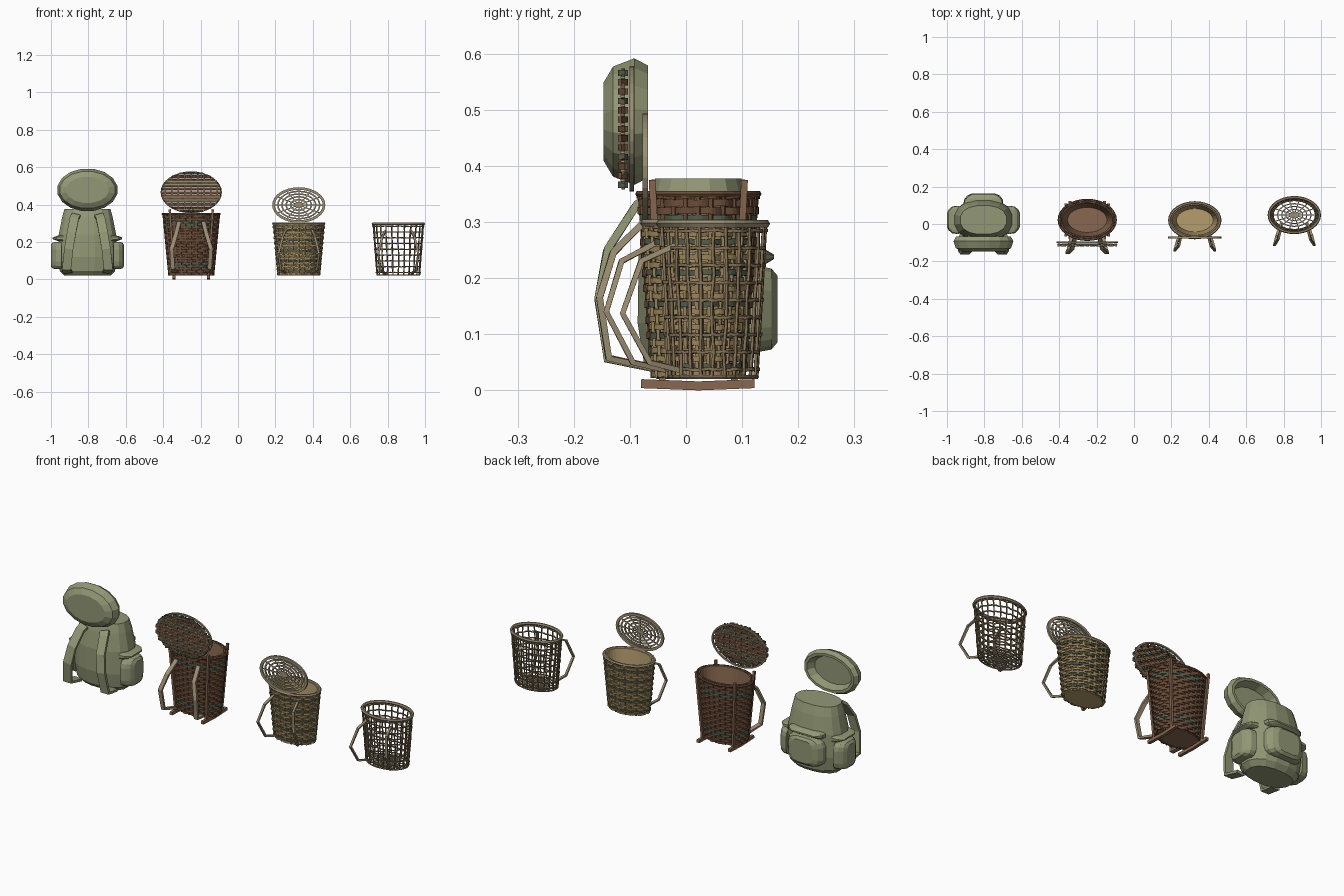
import bpy, bmesh, math, random
from mathutils import Vector as V

if "Cube" in bpy.data.objects:
    bpy.data.objects.remove(bpy.data.objects["Cube"])

random.seed(4)
TAU = 2 * math.pi


def material(name, r, g, b):
    m = bpy.data.materials.new(name)
    m.diffuse_color = (r, g, b, 1)
    m.use_nodes = True
    m.node_tree.nodes["Principled BSDF"].inputs["Base Color"].default_value = m.diffuse_color
    return m


CANVAS = material("canvas green", .29, .315, .18)
BROWN = material("brown cane", .15, .075, .04)
BROWN_LINER = material("light brown", .25, .14, .08)
GOLD = material("golden cane", .33, .235, .105)
TAN_LINER = material("tan liner", .46, .34, .155)
WOOD = material("pale wood", .33, .27, .17)
TEAL = material("dull teal cane", .085, .115, .075)
TWIG = material("twig tan", .25, .18, .095)


def finish(name, bm, mats):
    bmesh.ops.recalc_face_normals(bm, faces=bm.faces)
    me = bpy.data.meshes.new(name)
    bm.to_mesh(me)
    bm.free()
    for m in mats:
        me.materials.append(m)
    ob = bpy.data.objects.new(name, me)
    bpy.context.collection.objects.link(ob)
    return ob


def bridge(bm, rings, closed=False, mat=0):
    """Skin a list of vertex rings, capping open ends."""
    n = len(rings[0])
    pairs = list(zip(rings, rings[1:])) + ([(rings[-1], rings[0])] if closed else [])
    for a, b in pairs:
        for i in range(n):
            j = (i + 1) % n
            bm.faces.new((a[i], a[j], b[j], b[i])).material_index = mat
    if not closed:
        for r in (rings[0], rings[-1]):
            bm.faces.new(r).material_index = mat


def tube(bm, pts, w, h, ref=(0, 0, 1), closed=False, sides=4, mat=0):
    """Sweep a section along points; w is the half size along ref, h across it."""
    pts, rings, n = [V(p) for p in pts], [], len(pts)
    k = math.sqrt(2) if sides == 4 else 1
    for i, p in enumerate(pts):
        a = pts[i - 1] if closed or i else p
        b = pts[(i + 1) % n] if closed or i < n - 1 else p
        t = (b - a).normalized()
        u = V(ref) - t * V(ref).dot(t)
        u.normalize()
        v = t.cross(u)
        ring = []
        for s in range(sides):
            q = TAU * (s + .5) / sides
            ring.append(bm.verts.new(p + u * w * k * math.cos(q) + v * h * k * math.sin(q)))
        rings.append(ring)
    bridge(bm, rings, closed, mat)


def loft(name, c, rows, mat, axis='z', n=16, power=1.0):
    """Skin (position, half a, half b) oval rows stacked along an axis."""
    bm, rings = bmesh.new(), []
    for d, a, b in rows:
        ring = []
        for i in range(n):
            q = TAU * (i + .5) / n
            ca, sa = math.cos(q), math.sin(q)
            p = a * math.copysign(abs(ca) ** power, ca)
            r = b * math.copysign(abs(sa) ** power, sa)
            o = {'z': (p, r, d), 'y': (p, d, r), 'x': (d, p, r)}[axis]
            ring.append(bm.verts.new(V(c) + V(o)))
        rings.append(ring)
    bridge(bm, rings)
    return finish(name, bm, [mat])


class Basket:
    """Tapered oval basket; at() gives a wall point."""
    def __init__(s, cx, cy, bottom, top, z0, z1):
        s.cx, s.cy, s.b, s.t, s.z0, s.z1 = cx, cy, bottom, top, z0, z1

    def at(s, q, z, off=0):
        f = (z - s.z0) / (s.z1 - s.z0)
        hx = s.b[0] + (s.t[0] - s.b[0]) * f + off
        hy = s.b[1] + (s.t[1] - s.b[1]) * f + off
        return (s.cx + hx * math.cos(q), s.cy + hy * math.sin(q), z)

    def weave(s, name, rows, stakes, half_h, thick, amp, mats, rule):
        bm, n = bmesh.new(), stakes * 4
        step = (s.z1 - s.z0) / rows
        for r in range(rows):
            z = s.z0 + (r + .5) * step
            pts = [s.at(TAU * i / n, z + random.uniform(-.0012, .0012),
                        amp * math.cos(math.pi * (i / 4 + r))) for i in range(n)]
            tube(bm, pts, half_h, thick, closed=True, mat=rule(r))
        return finish(name, bm, mats)

    def stakes(s, name, count, rad, mat, wobble=0):
        bm = bmesh.new()
        for k in range(count):
            q = TAU * k / count
            pts = [s.at(q + random.uniform(-wobble, wobble), s.z0 + (s.z1 - s.z0) * i / 6)
                   for i in range(7)]
            tube(bm, pts, rad, rad, ref=(.3, .9, .1))
        return finish(name, bm, [mat])

    def ring(s, name, z, rad, mat, off=0):
        bm = bmesh.new()
        tube(bm, [s.at(TAU * i / 32, z, off) for i in range(32)], rad, rad, closed=True, sides=6)
        return finish(name, bm, [mat])

    def liner(s, name, mat, inset):
        rows = []
        for z, o in ((s.z0, inset), (s.z1, inset), (s.z1, inset + .006), (s.z0 + .012, inset + .006)):
            p = s.at(0, z, -o)
            rows.append((z, p[0] - s.cx, s.at(math.pi / 2, z, -o)[1] - s.cy))
        return loft(name, (s.cx, s.cy, 0), rows, mat, n=32)


def straps(name, cx, path, w, h, mat):
    """Mirrored pair of shoulder straps from (x, y, z) points."""
    bm = bmesh.new()
    for sx in (-1, 1):
        tube(bm, [(cx + sx * x, y, z) for x, y, z in path], w, h, ref=(1, 0, 0))
    return finish(name, bm, [mat])


# ---- canvas backpack
X = -.805
loft("bag_body", (X, .022, 0),
     [(.02, .125, .075), (.045, .15, .098), (.12, .16, .11), (.24, .156, .108), (.33, .138, .092),
      (.378, .125, .078)], CANVAS, power=.85)
loft("bag_lid", (X, 0, .479),
     [(-.147, .115, .071), (-.13, .15, .1), (-.092, .163, .115), (-.068, .15, .102),
      (-.068, .135, .088), (-.108, .115, .072)], CANVAS, 'y')
loft("back_pocket", (X, 0, .145), [(.1, .108, .077), (.13, .105, .077), (.152, .088, .073),
                                   (.163, .062, .06)], CANVAS, 'y', power=.5)
for sx in (-1, 1):
    loft("side_pocket", (X, .022, .128),
         [(sx * .14, .076, .074), (sx * .168, .072, .074), (sx * .186, .056, .07), (sx * .196, .036, .058)],
         CANVAS, 'x', power=.5)
    loft("side_pocket_flap", (X, .022, .22),
         [(sx * .13, .076, .018), (sx * .165, .07, .013), (sx * .186, .045, .004)], CANVAS, 'x', power=.5)
loft("back_pocket_flap", (X, 0, .238), [(.1, .105, .022), (.135, .1, .017), (.157, .066, .004)],
     CANVAS, 'y', power=.5)
straps("bag_straps", X, [(.06, -.07, .345), (.07, -.09, .328), (.085, -.14, .25), (.1, -.156, .163),
                         (.112, -.14, .055), (.105, -.06, .04)], .024, .007, CANVAS)

# ---- brown framed basket with slatted lid
X = -.25
b = Basket(X, .022, (.118, .08), (.15, .104), .022, .355)
b.liner("brown_basket_liner", BROWN_LINER, .008)
b.weave("brown_basket_weave", 24, 28, .0062, .0032, .0035, [BROWN, TEAL],
        lambda r: int(r in (3, 4, 19, 20)))
b.stakes("brown_basket_stakes", 28, .0035, BROWN)
b.ring("brown_basket_rim", .35, .006, BROWN, .003)
bm = bmesh.new()
for q in (45, 135, 225, 315):
    a = math.radians(q)
    tube(bm, [b.at(a, .01, .011), b.at(a, .375, .011)], .006, .006, ref=(1, 0, 0))
for sx in (-1, 1):
    tube(bm, [(X + sx * .093, -.08, .012), (X + sx * .093, .022, .008), (X + sx * .093, .122, .012)],
         .008, .008, ref=(1, 0, 0))
finish("brown_basket_frame", bm, [BROWN_LINER])
straps("brown_basket_straps", X, [(.065, -.07, .305), (.08, -.13, .245), (.105, -.154, .165),
                                  (.098, -.138, .058), (.08, -.06, .04)], .011, .006, WOOD)
bm = bmesh.new()
HX, HZ, CZ = .16, .108, .466
for k in range(13):  # woven cross strands with thin pale rods between
    z = (k - 6) / 6.5 * HZ
    w = HX * math.sqrt(1 - (z / HZ) ** 2)
    pts = [(X + w * (i / 20 - 1), -.112 + .006 * math.cos(math.pi * (i / 4 + k)), CZ + z)
           for i in range(41)]
    tube(bm, pts, .0055, .003, mat=2 if k in (0, 3, 9, 12) else 0)
    if k < 12:
        z += HZ / 13
        w = HX * math.sqrt(1 - (z / HZ) ** 2)
        tube(bm, [(X - w, -.113, CZ + z), (X + w, -.113, CZ + z)], .002, .004, mat=1)
for k in range(9):  # upright ribs
    x = (k - 4) / 4.6 * HX
    h = HZ * math.sqrt(1 - (x / HX) ** 2)
    tube(bm, [(X + x, -.112, CZ - h), (X + x, -.112, CZ + h)], .003, .003, ref=(1, 0, 0))
tube(bm, [(X + HX * math.cos(TAU * i / 32), -.097, CZ + HZ * math.sin(TAU * i / 32)) for i in range(32)],
     .004, .004, ref=(0, 1, 0), closed=True, mat=1)
finish("brown_basket_lid", bm, [BROWN, WOOD, TEAL])

# ---- golden basket with ringed lid
X = .325
b = Basket(X, .02, (.11, .074), (.135, .094), .022, .3)
b.liner("golden_basket_liner", TAN_LINER, .007)
b.weave("golden_basket_weave", 20, 24, .005, .003, .0035, [GOLD, TEAL], lambda r: int(r % 4 == 1))
b.stakes("golden_basket_stakes", 24, .003, GOLD)
b.ring("golden_basket_rim", .298, .008, WOOD)
straps("golden_basket_straps", X, [(.07, -.055, .262), (.085, -.115, .23), (.108, -.142, .14),
                                   (.095, -.095, .05), (.07, -.03, .035)], .006, .005, WOOD)
bm = bmesh.new()
for f in (.14, .32, .5, .67, .83, 1):
    r = .007 if f == 1 else .004
    tube(bm, [(X + .135 * f * math.cos(TAU * i / 32), -.073, .398 + .088 * f * math.sin(TAU * i / 32))
              for i in range(32)], r * .7, r, ref=(0, 1, 0), closed=True)
for k in range(12):
    c, s = math.cos(TAU * k / 12), math.sin(TAU * k / 12)
    tube(bm, [(X, -.073, .398), (X + .135 * c, -.073, .398 + .088 * s)], .0025, .0025, ref=(0, 1, 0))
finish("golden_basket_lid", bm, [WOOD])

# ---- open twig basket
X = .857
b = Basket(X, .048, (.114, .078), (.135, .094), .022, .3)
b.weave("twig_basket_rings", 9, 24, .0027, .0024, .003, [TWIG], lambda r: 0)
b.stakes("twig_basket_stakes", 24, .0025, TWIG, .035)
b.ring("twig_basket_rim", .297, .008, WOOD)
b.ring("twig_basket_foot", .024, .004, TWIG)
bm = bmesh.new()
for f in (.2, .4, .6, .8):
    tube(bm, [(X + .112 * f * math.cos(TAU * i / 24), .048 + .076 * f * math.sin(TAU * i / 24), .024)
              for i in range(24)], .003, .003, closed=True)
for k in range(14):
    c, s = math.cos(TAU * k / 14), math.sin(TAU * k / 14)
    tube(bm, [(X, .048, .024), (X + .112 * c, .048 + .076 * s, .024)], .0025, .0025)
finish("twig_basket_floor", bm, [WOOD])
straps("twig_basket_straps", X, [(.07, -.02, .258), (.085, -.08, .23), (.107, -.113, .137),
                                 (.095, -.065, .05), (.07, .005, .032)], .006, .005, WOOD)
